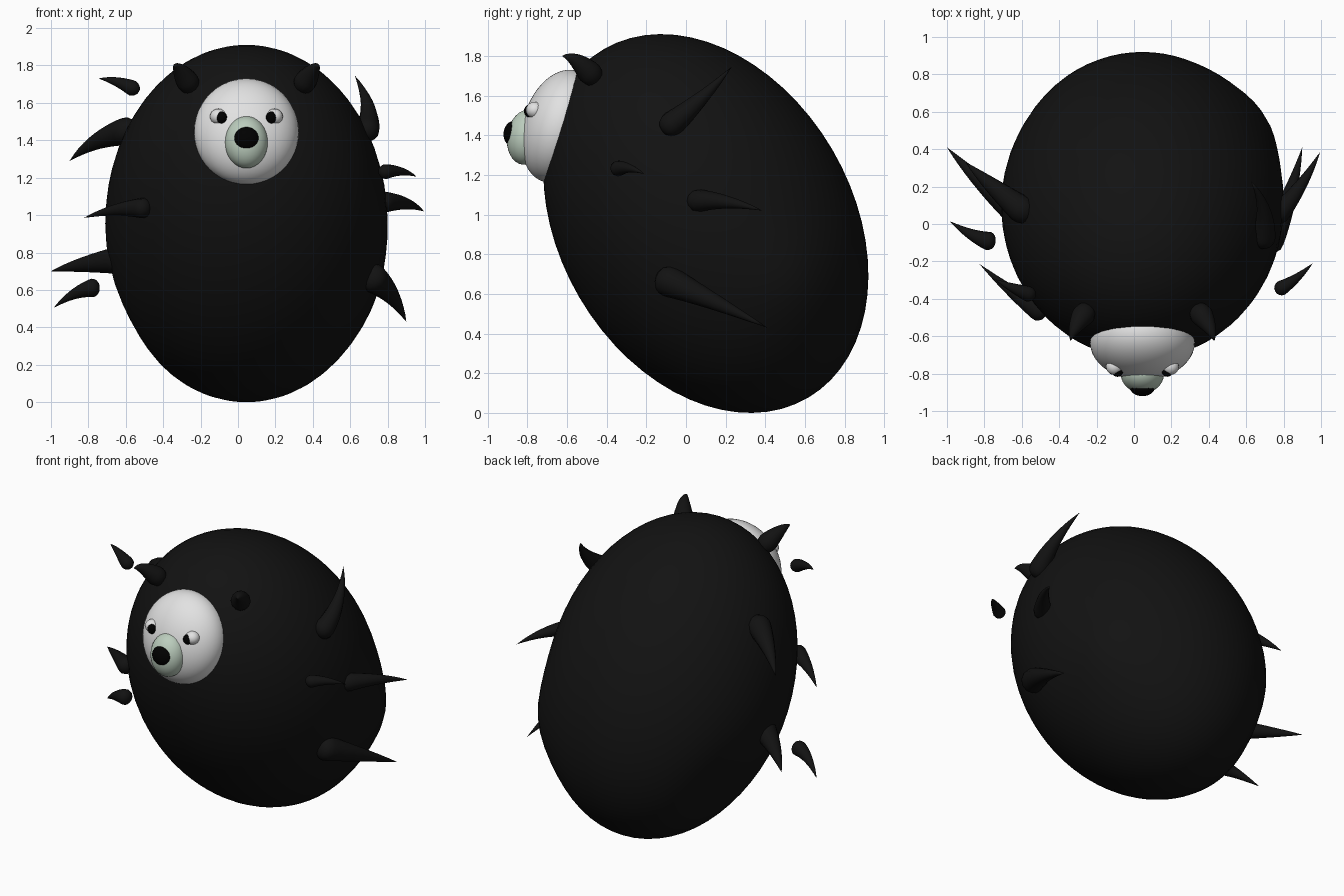
import bpy, bmesh, math
from mathutils import Vector, Matrix

if "Cube" in bpy.data.objects:
    bpy.data.objects.remove(bpy.data.objects["Cube"])


def material(name, rgb):
    m = bpy.data.materials.new(name)
    m.diffuse_color = (*rgb, 1)
    m.use_nodes = True
    m.node_tree.nodes["Principled BSDF"].inputs["Base Color"].default_value = m.diffuse_color
    return m


FUR = material("dark_fur", (0.006, 0.006, 0.006))
WHITE = material("face_white", (0.76, 0.76, 0.76))
GREEN = material("muzzle_grey_green", (0.50, 0.61, 0.51))
BLACK = material("pure_black", (0.0, 0.0, 0.0))
CX = 0.045  # symmetry plane of the head and body


def finish(name, bm, mat):
    bmesh.ops.recalc_face_normals(bm, faces=bm.faces)
    for f in bm.faces:
        f.smooth = True
    mesh = bpy.data.meshes.new(name)
    bm.to_mesh(mesh)
    bm.free()
    mesh.materials.append(mat)
    ob = bpy.data.objects.new(name, mesh)
    bpy.context.collection.objects.link(ob)
    return ob


def ellipsoid(name, centre, radii, mat, tilt=0, segments=32, bumps=()):
    """Ellipsoid tilted about x; bumps are (centre, reach, shift in x)."""
    bm = bmesh.new()
    bmesh.ops.create_uvsphere(bm, u_segments=segments, v_segments=segments // 2, radius=1)
    bm.transform(Matrix.Translation(centre) @ Matrix.Rotation(math.radians(tilt), 4, 'X')
                 @ Matrix.Diagonal((*radii, 1)))
    for v in bm.verts:
        p = v.co.copy()
        for c, reach, shift in bumps:
            v.co.x += shift * math.exp(-((p - Vector(c)).length / reach) ** 2)
    return finish(name, bm, mat)


def spike(name, base, bend, tip, radius, sides=12, steps=14):
    """Curved teardrop: round at the base, tapering to a point."""
    base, bend, tip = Vector(base), Vector(bend), Vector(tip)
    ctrl = bend * 2 - (base + tip) / 2  # curve passes through bend
    length = (tip - base).length
    cap = min(0.3, radius / length)
    bm = bmesh.new()
    rings = []
    for i in range(1, steps):
        t = (i / steps) ** 1.5
        p = base * (1 - t) ** 2 + ctrl * 2 * t * (1 - t) + tip * t * t
        d = ((ctrl - base) * (1 - t) + (tip - ctrl) * t).normalized()
        u = d.cross(Vector((0, 0.1, 1))).normalized()
        w = d.cross(u)
        if t < cap:
            r = radius * math.sqrt(1 - (1 - t / cap) ** 2)
        else:
            r = radius * (1 - (t - cap) / (1 - cap)) ** 0.9
        rings.append([bm.verts.new(p + (u * math.cos(a) + w * math.sin(a)) * r)
                      for a in (2 * math.pi * k / sides for k in range(sides))])
    first, last = bm.verts.new(base), bm.verts.new(tip)
    for k in range(sides):
        n = (k + 1) % sides
        bm.faces.new((first, rings[0][n], rings[0][k]))
        bm.faces.new((last, rings[-1][k], rings[-1][n]))
        for a, b in zip(rings, rings[1:]):
            bm.faces.new((a[k], a[n], b[n], b[k]))
    return finish(name, bm, FUR)


# Leaning egg body with a slight swell on one flank and hollow on the other
ellipsoid("body", (CX, 0.10, 0.955), (0.755, 0.739, 1.019), FUR, 30.4, 64,
          [((0.68, 0.60, 0.65), 0.28, 0.05), ((-0.58, 0.45, 0.48), 0.26, 0.04)])

# Face, muzzle and nose
ellipsoid("face", (CX, -0.634, 1.445), (0.28, 0.19, 0.292), WHITE, -16.4, 48)
ellipsoid("muzzle", (CX, -0.805, 1.39), (0.115, 0.098, 0.14), GREEN, -8)
ellipsoid("nose", (CX, -0.875, 1.41), (0.066, 0.045, 0.062), BLACK, -8)

# Eyes and small curved ears, mirrored
for side, s in (("left", -1), ("right", 1)):
    ellipsoid(side + "_eyeball", (CX + s * 0.15, -0.762, 1.527), (0.045, 0.045, 0.042), WHITE, 0, 20)
    ellipsoid(side + "_pupil", (CX + s * 0.133, -0.791, 1.522), (0.029, 0.026, 0.032), BLACK, 0, 20)
    spike(side + "_ear", (CX + s * 0.28, -0.44, 1.66), (CX + s * 0.35, -0.54, 1.765),
          (CX + s * 0.385, -0.625, 1.80), 0.062)

# Scattered curved spikes: base, bend, tip, radius
SPIKES = {
    "left_top_spike": ((-0.53, -0.385, 1.66), (-0.64, -0.345, 1.71), (-0.745, -0.295, 1.73), 0.042),
    "left_upper_spike": ((-0.54, 0.03, 1.46), (-0.74, 0.19, 1.40), (-0.90, 0.33, 1.29), 0.075),
    "left_front_spike": ((-0.47, -0.49, 1.035), (-0.64, -0.37, 1.03), (-0.825, -0.215, 0.985), 0.055),
    "left_lower_spike": ((-0.58, 0.03, 0.765), (-0.80, 0.21, 0.74), (-1.0, 0.41, 0.70), 0.075),
    "left_bottom_spike": ((-0.74, -0.10, 0.615), (-0.86, -0.06, 0.585), (-0.985, 0.015, 0.505), 0.05),
    "right_top_spike": ((0.68, -0.12, 1.42), (0.695, 0.06, 1.57), (0.625, 0.23, 1.745), 0.065),
    "right_front_spike": ((0.755, -0.36, 1.225), (0.86, -0.295, 1.235), (0.955, -0.21, 1.205), 0.04),
    "right_middle_spike": ((0.74, 0.02, 1.065), (0.88, 0.19, 1.065), (0.995, 0.385, 1.02), 0.058),
    "right_lower_spike": ((0.69, -0.14, 0.685), (0.81, 0.10, 0.58), (0.90, 0.41, 0.43), 0.08),
}
for name, (base, bend, tip, radius) in SPIKES.items():
    spike(name, base, bend, tip, radius)
